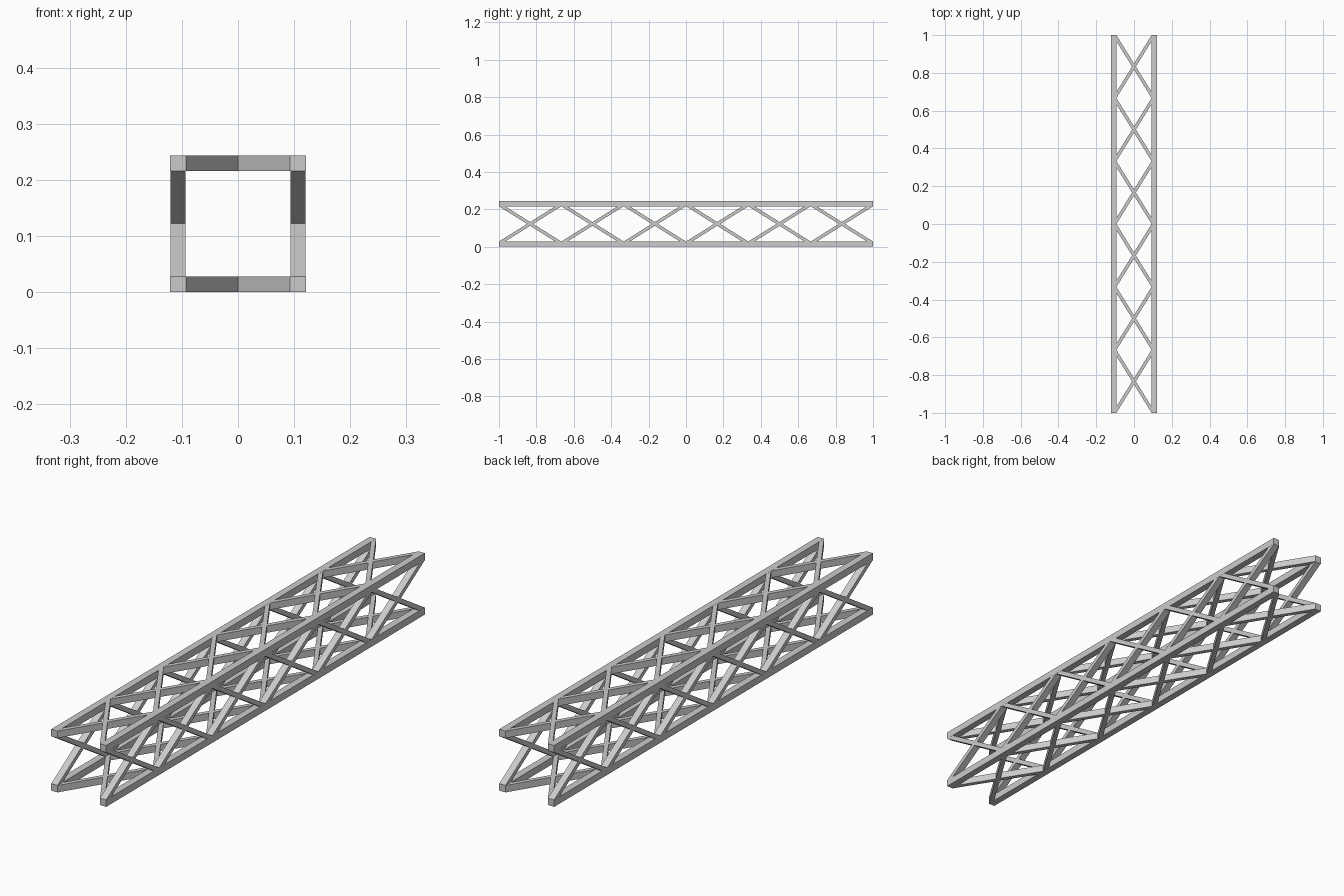
import bpy, bmesh
from mathutils import Vector

if "Cube" in bpy.data.objects:
    bpy.data.objects.remove(bpy.data.objects["Cube"])

T = 0.028            # chord thickness
W, H = 0.242, 0.244  # overall section
L, BAYS = 2.0, 6
PITCH = L / BAYS
FOOT = 0.033         # length of a brace end along the chord
D = 0.0274           # brace depth


def prism(name, quad, depth):
    """Solid from a four-point outline, extruded along depth."""
    bm = bmesh.new()
    depth = Vector(depth)
    a = [bm.verts.new(Vector(p) - depth / 2) for p in quad]
    b = [bm.verts.new(Vector(p) + depth / 2) for p in quad]
    bm.faces.new(a)
    bm.faces.new(b)
    for i in range(4):
        j = (i + 1) % 4
        bm.faces.new((a[i], a[j], b[j], b[i]))
    bmesh.ops.recalc_face_normals(bm, faces=bm.faces)
    me = bpy.data.meshes.new(name)
    bm.to_mesh(me)
    bm.free()
    ob = bpy.data.objects.new(name, me)
    bpy.context.collection.objects.link(ob)
    return ob


xs = (-(W - T) / 2, (W - T) / 2)
zs = (T / 2, H - T / 2)

# Four long square chords
for x in xs:
    for z in zs:
        h = T / 2
        prism("chord", [(x - h, 0, z - h), (x + h, 0, z - h),
                        (x + h, 0, z + h), (x - h, 0, z + h)], (0, L, 0))


def lattice(name, lo, hi, place, depth):
    """Row of crossed braces between chord edges lo and hi."""
    for i in range(BAYS):
        y0 = -L / 2 + i * PITCH
        y1 = y0 + PITCH
        for a, b in ((lo, hi), (hi, lo)):
            quad = [(y0, a), (y0 + FOOT, a), (y1, b), (y1 - FOOT, b)]
            prism(name, [place(y, t) for y, t in quad], depth)


# Side lattices
for x in xs:
    lattice("side_brace", T, H - T, lambda y, t: (x, y, t), (D, 0, 0))

# Top and bottom lattices
for z in zs:
    lattice("flat_brace", -W / 2 + T, W / 2 - T, lambda y, t: (t, y, z), (0, 0, D))
